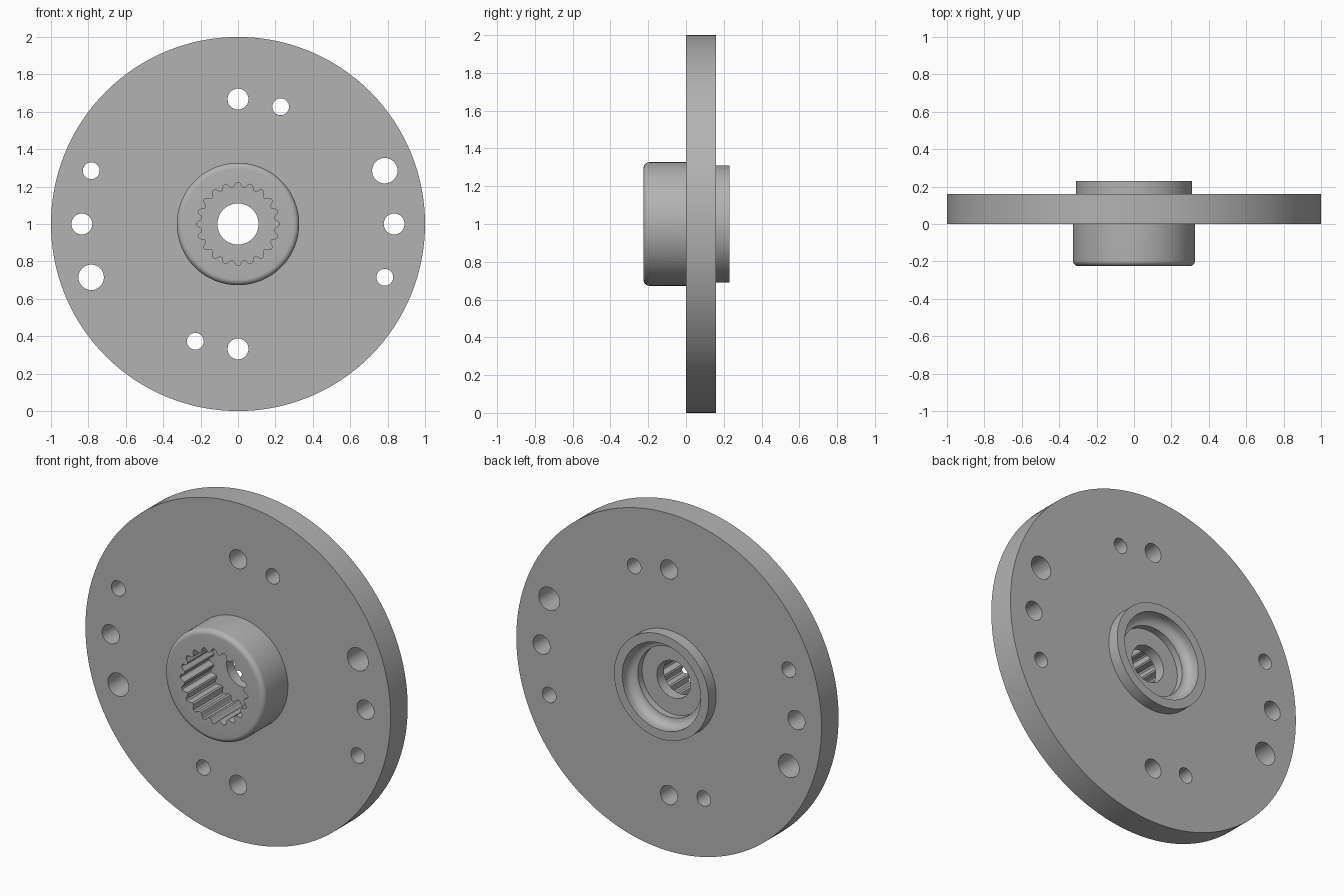
import bpy, bmesh, math
from mathutils import Matrix, Vector

if "Cube" in bpy.data.objects:
    bpy.data.objects.remove(bpy.data.objects["Cube"])

steel = bpy.data.materials.new("grey steel")
steel.diffuse_color = (0.45, 0.45, 0.45, 1)
steel.use_nodes = True
steel.node_tree.nodes["Principled BSDF"].inputs["Base Color"].default_value = steel.diffuse_color
SEG = 128


def arc(cr, cy, rad, a0, a1, n=8):
    """Points (radius, y) along an arc of the profile, angles in degrees."""
    pts = []
    for i in range(n + 1):
        a = math.radians(a0 + (a1 - a0) * i / n)
        pts.append((cr + rad * math.cos(a), cy + rad * math.sin(a)))
    return pts


def finish(bm, name):
    bmesh.ops.recalc_face_normals(bm, faces=bm.faces)
    me = bpy.data.meshes.new(name)
    bm.to_mesh(me)
    bm.free()
    ob = bpy.data.objects.new(name, me)
    bpy.context.collection.objects.link(ob)
    me.materials.append(steel)
    return ob


def lathe(name, profile):
    """Closed (radius, y) profile turned about the y axis at z = 1."""
    bm = bmesh.new()
    rings = []
    for s in range(SEG):
        a = 2 * math.pi * s / SEG
        rings.append([bm.verts.new((r * math.cos(a), y, 1 + r * math.sin(a)))
                      for r, y in profile])
    n = len(profile)
    for s in range(SEG):
        p, q = rings[s], rings[(s + 1) % SEG]
        for i in range(n):
            j = (i + 1) % n
            bm.faces.new((p[i], p[j], q[j], q[i]))
    return finish(bm, name)


def prism(bm, outline, y0, y1):
    """Extrude an (x, z) outline along y."""
    face = bm.faces.new([bm.verts.new((x, y0, z)) for x, z in outline])
    ext = bmesh.ops.extrude_face_region(bm, geom=[face])["geom"]
    bmesh.ops.translate(bm, vec=(0, y1 - y0, 0),
                        verts=[v for v in ext if isinstance(v, bmesh.types.BMVert)])


# Flange disc with front hub, rear rim, coved rear recess and centre bore
profile = [(0.11, -0.225)]
profile += arc(0.297, -0.195, 0.03, -90, 0)
profile += [(0.327, 0), (1, 0), (1, 0.16), (0.31, 0.16), (0.31, 0.23), (0.257, 0.23)]
profile += arc(0.207, 0.205, 0.05, 0, -90)
profile += [(0.207, 0.115), (0.11, 0.115)]
flange = lathe("splined_flange", profile)

# Bolt hole cutters, each repeated half a turn around the disc
bm = bmesh.new()
holes = [(0, 0.668, 0.056), (0.835, 0, 0.056), (0.785, 0.285, 0.068),
         (-0.785, 0.285, 0.045), (0.228, 0.627, 0.045)]
for x, z, r in holes:
    for sign in (1, -1):
        ring = [(sign * x + r * math.cos(math.tau * i / 32),
                 1 + sign * z + r * math.sin(math.tau * i / 32)) for i in range(32)]
        prism(bm, ring, -0.1, 0.3)

# Splined socket cutter, 20 rounded teeth
TEETH, STEP = 20, 12
outline = []
for i in range(TEETH * STEP):
    a = math.tau * i / (TEETH * STEP)
    wave = max(-1, min(1, 1.3 * math.cos(TEETH * a)))
    r = 0.209 + 0.013 * wave
    outline.append((r * math.sin(a), 1 + r * math.cos(a)))
prism(bm, outline, -0.3, 0.05)
cutter = finish(bm, "hole_cutter")
cutter.hide_render = True

# Cut, then drop the helper
mod = flange.modifiers.new("holes", 'BOOLEAN')
mod.operation = 'DIFFERENCE'
mod.solver = 'EXACT'
mod.object = cutter
bpy.context.view_layer.objects.active = flange
flange.select_set(True)
cutter.select_set(False)
bpy.ops.object.modifier_apply(modifier=mod.name)
bpy.data.objects.remove(cutter, do_unlink=True)
bpy.ops.object.shade_smooth_by_angle(angle=math.radians(35))
